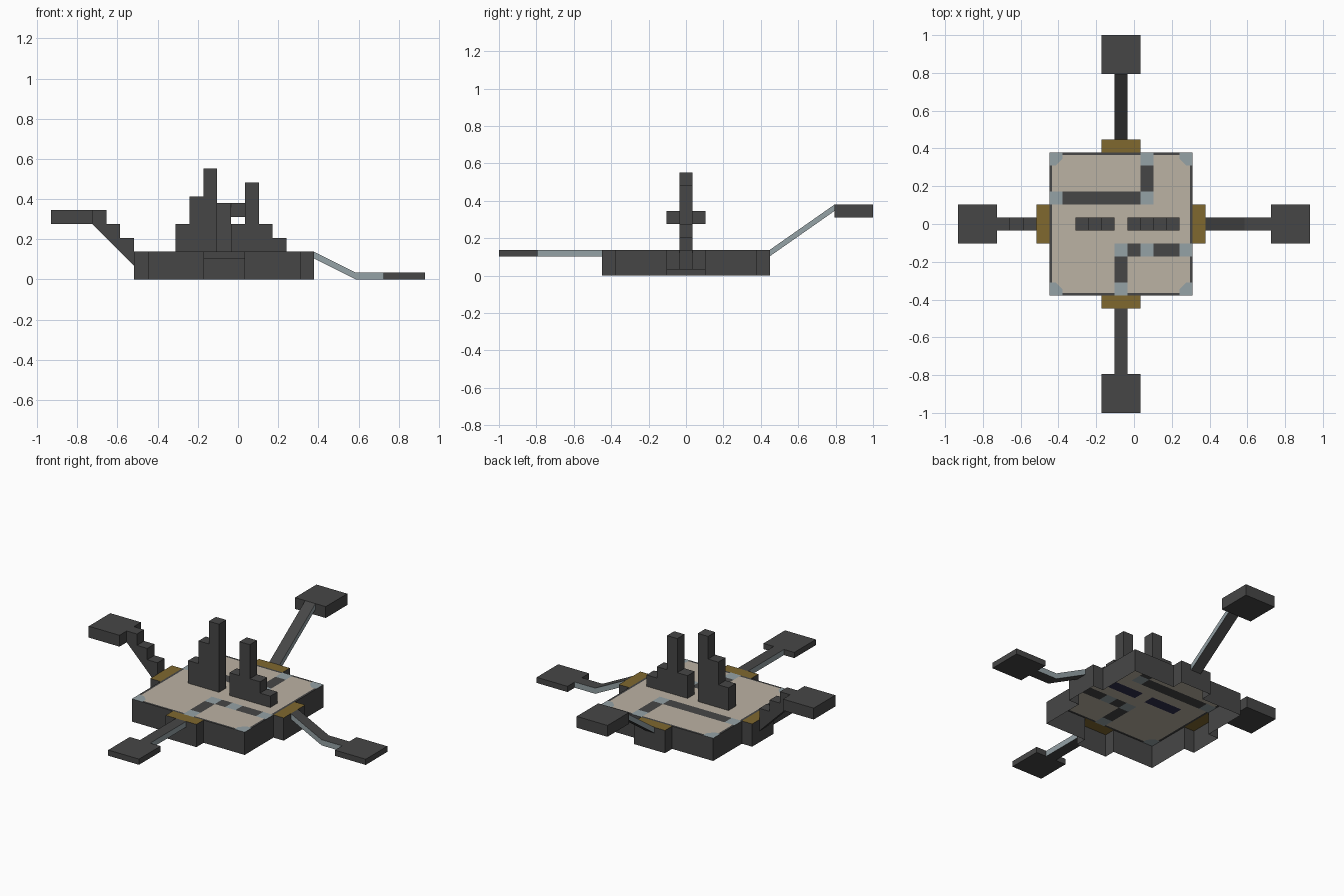
import bpy, bmesh
from mathutils import Vector

if "Cube" in bpy.data.objects:
    bpy.data.objects.remove(bpy.data.objects["Cube"])

U = 2 / 29  # everything sits on a 29-unit tile grid


def material(name, rgb):
    m = bpy.data.materials.new(name)
    m.diffuse_color = (*rgb, 1)
    m.use_nodes = True
    m.node_tree.nodes["Principled BSDF"].inputs["Base Color"].default_value = m.diffuse_color
    return m


MATS = [material("dark_grey", (.062, .062, .062)), material("sand", (.50, .445, .366)),
        material("blue_grey", (.30, .36, .38)), material("old_gold", (.215, .14, .028)),
        material("dark_navy", (.03, .03, .075))]
DARK, SAND, BLUE, GOLD, NAVY = range(5)


def finish(bm, name):
    bmesh.ops.scale(bm, vec=(U, U, U), verts=bm.verts)
    mesh = bpy.data.meshes.new(name)
    bm.to_mesh(mesh)
    bm.free()
    for m in MATS:
        mesh.materials.append(m)
    bpy.context.collection.objects.link(bpy.data.objects.new(name, mesh))


def extrude_profile(name, profile, axis, centre, half, side_mat=DARK, open_z=None):
    """Profile of (distance, z) points along 'x' or 'y', given a width."""
    bm = bmesh.new()
    width = Vector((0, 1, 0)) if axis == 'x' else Vector((1, 0, 0))
    along = Vector((1, 0, 0)) if axis == 'x' else Vector((0, 1, 0))
    vs = [bm.verts.new(along * d + Vector((0, 0, z)) + width * (centre - half)) for d, z in profile]
    face = bm.faces.new(vs)
    ext = bmesh.ops.extrude_face_region(bm, geom=[face], use_keep_orig=True)
    bmesh.ops.translate(bm, vec=width * 2 * half,
                        verts=[g for g in ext["geom"] if isinstance(g, bmesh.types.BMVert)])
    bmesh.ops.recalc_face_normals(bm, faces=bm.faces)
    for f in bm.faces:
        f.material_index = side_mat if abs(f.normal.dot(width)) > .9 else DARK
    if open_z is not None:
        bmesh.ops.delete(bm, geom=[f for f in bm.faces if f.normal.z < -.9
                                   and abs(f.calc_center_median().z - open_z) < .01], context='FACES')
    finish(bm, name)


def rect(a, b, z0, z1):
    return [(a, z0), (b, z0), (b, z1), (a, z1)]


# Painted tiles on the deck (column, row) from the front left corner
PATH = ({(i, 7) for i in range(8)} | {(7, j) for j in range(7, 11)} |
        {(i, 3) for i in range(5, 11)} | {(5, j) for j in range(4)})
JOINTS = {(0, 7), (7, 7), (7, 10), (5, 3), (7, 3), (10, 3), (5, 0)}
UNDER_TOWERS = {(i, 5) for i in (2, 3, 4, 6, 7, 8, 9)}


def deck_colour(c):
    X, Y = c.x + 1, c.y
    if max(abs(X), abs(Y)) > 5.5:
        return GOLD
    tile = (int(X + 5.5), int(Y + 5.5))
    if tile in JOINTS or (abs(X) + abs(Y) > 9.5 and min(abs(X), abs(Y)) > 4.5):
        return BLUE
    if tile in UNDER_TOWERS:
        return NAVY
    if tile in PATH or max(abs(X), abs(Y)) > 5.3:
        return DARK
    return SAND


# Deck: thin open-bottomed shell, tiled top and skirt walls
bm = bmesh.new()
tiles = {(i, j) for i in range(11) for j in range(11)}
for k in (4, 5, 6):
    tiles |= {(k, -1), (k, 11), (-1, k), (11, k)}
for i, j in tiles:
    x, y = i - 6.5, j - 5.5
    bm.faces.new([bm.verts.new((x + a, y + b, 2)) for a, b in ((0, 0), (1, 0), (1, 1), (0, 1))])
bmesh.ops.remove_doubles(bm, verts=bm.verts, dist=.001)
cuts = [((1, 0), 5.3), ((-1, 0), 5.3), ((0, 1), 5.3), ((0, -1), 5.3)]
cuts += [((sx, sy), 9.5) for sx in (1, -1) for sy in (1, -1)]
for (nx, ny), d in cuts:
    n = Vector((nx, ny, 0))
    bmesh.ops.bisect_plane(bm, geom=bm.verts[:] + bm.edges[:] + bm.faces[:], dist=.0001,
                           plane_co=Vector((-1, 0, 0)) + n * (d / n.length_squared), plane_no=n)
for f in bm.faces:
    f.material_index = deck_colour(f.calc_center_median())
rim = [e for e in bm.edges if e.is_boundary]
ext = bmesh.ops.extrude_edge_only(bm, edges=rim)["geom"]
for g in ext:
    if isinstance(g, bmesh.types.BMVert):
        g.co.z = 0
    elif isinstance(g, bmesh.types.BMFace):
        g.material_index = DARK
bmesh.ops.recalc_face_normals(bm, faces=bm.faces)
bm.normal_update()
if sum(f.normal.z for f in bm.faces) < 0:
    bmesh.ops.reverse_faces(bm, faces=bm.faces)
finish(bm, "deck")


# Stepped towers
def tower(name, x0, heights):
    prof = [(x0 + len(heights), 2), (x0, 2)]
    for i, h in enumerate(heights):
        prof += [(x0 + i, h), (x0 + i + 1, h)]
    clean = [p for k, p in enumerate(prof) if p != prof[k - 1]]
    extrude_profile(name, clean, 'x', 0, .5, open_z=2)


tower("left_tower", -4.5, [4, 6, 8])
tower("right_tower", -.5, [4, 7, 4, 3])

# Walkway arms
extrude_profile("left_stair", [(-7.5, 1), (-7.5, 3), (-8.5, 3), (-8.5, 4), (-9.5, 4),
                               (-9.5, 5), (-10.5, 5), (-10.5, 4)], 'x', 0, .5)
extrude_profile("right_ramp", [(5.5, 2), (8.5, .5), (10.5, .5), (10.5, 0), (8.5, 0), (5.5, 1.5)],
                'x', 0, .5, BLUE)
extrude_profile("back_ramp", [(6.5, 2), (11.5, 5.5), (11.5, 5), (6.5, 1.5)], 'y', -1, .5, BLUE)
extrude_profile("front_bridge", rect(-11.5, -6.5, 1.5, 2), 'y', -1, .5, BLUE)

# End platforms
extrude_profile("left_platform", rect(-13.5, -10.5, 4, 5), 'x', 0, 1.5)
extrude_profile("right_platform", rect(10.5, 13.5, 0, .5), 'x', 0, 1.5)
extrude_profile("back_platform", rect(11.5, 14.5, 4.5, 5.5), 'y', -1, 1.5)
extrude_profile("front_platform", rect(-14.5, -11.5, 1.5, 2), 'y', -1, 1.5)
